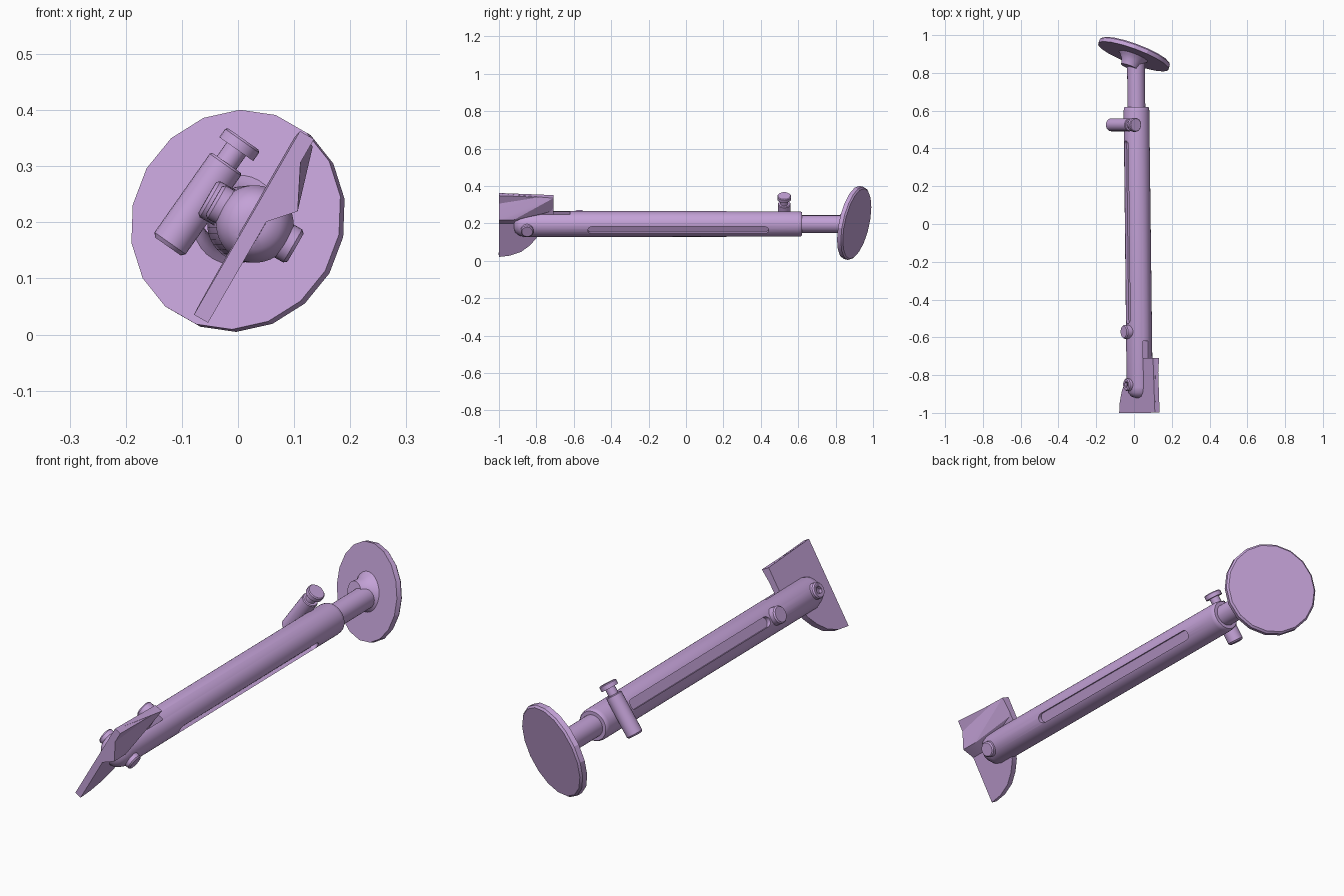
import bpy, bmesh, math
from mathutils import Matrix, Vector

if "Cube" in bpy.data.objects:
    bpy.data.objects.remove(bpy.data.objects["Cube"])

mat = bpy.data.materials.new("lilac")
mat.diffuse_color = (0.55, 0.36, 0.68, 1)
mat.use_nodes = True
mat.node_tree.nodes["Principled BSDF"].inputs["Base Color"].default_value = mat.diffuse_color

# Strut frame: local Y runs along the tube, X along the pin, Z up the blade
FRAME = (Matrix.Translation((0.02, 0, 0.197)) @ Matrix.Rotation(0.0115, 4, 'Z')
         @ Matrix.Rotation(math.radians(30), 4, 'Y'))


def finish(name, bm, matrix, angle=35):
    bmesh.ops.recalc_face_normals(bm, faces=bm.faces)
    bm.transform(matrix)
    me = bpy.data.meshes.new(name)
    bm.to_mesh(me)
    bm.free()
    ob = bpy.data.objects.new(name, me)
    bpy.context.collection.objects.link(ob)
    me.materials.append(mat)
    bpy.ops.object.select_all(action='DESELECT')
    ob.select_set(True)
    bpy.context.view_layer.objects.active = ob
    bpy.ops.object.shade_smooth_by_angle(angle=math.radians(angle))
    return ob


def lathe(name, profile, matrix, sides=32, angle=35):
    """Solid of revolution about local Y from (y, radius) points."""
    bm = bmesh.new()
    rings = [[bm.verts.new((r * math.cos(2 * math.pi * i / sides), y,
                            r * math.sin(2 * math.pi * i / sides))) for i in range(sides)]
             for y, r in profile]
    for a, b in zip(rings, rings[1:]):
        for i in range(sides):
            j = (i + 1) % sides
            bm.faces.new((a[i], a[j], b[j], b[i]))
    bm.faces.new(rings[0])
    bm.faces.new(rings[-1])
    return finish(name, bm, matrix, angle)


def slab(name, outline, x0, x1, matrix=FRAME):
    """Prism from a (y, z) outline between two local X values."""
    bm = bmesh.new()
    face = bm.faces.new([bm.verts.new((x0, y, z)) for y, z in outline])
    ext = bmesh.ops.extrude_face_region(bm, geom=[face])
    vs = [g for g in ext['geom'] if isinstance(g, bmesh.types.BMVert)]
    bmesh.ops.translate(bm, verts=vs, vec=(x1 - x0, 0, 0))
    return finish(name, bm, matrix)


def cut(target, cutter):
    mod = target.modifiers.new("cut", 'BOOLEAN')
    mod.operation, mod.solver, mod.object = 'DIFFERENCE', 'EXACT', cutter
    bpy.context.view_layer.objects.active = target
    bpy.ops.object.modifier_apply(modifier=mod.name)
    bpy.data.objects.remove(cutter)


def along(origin, direction):
    """Matrix placing local Y along a direction."""
    rot = Vector(direction).to_track_quat('Y', 'Z').to_matrix().to_4x4()
    return Matrix.Translation(origin) @ rot


# Outer tube with rounded end
tube = lathe("outer_tube", [(-0.92, 0.022), (-0.913, 0.045), (-0.893, 0.061), (-0.865, 0.069),
                            (0.60, 0.068), (0.615, 0.066), (0.62, 0.062)], FRAME, 40)

# Long rounded grooves on both sides
for s in (-1, 1):
    pts = []
    for yc, start in ((0.42, -90), (-0.505, 90)):
        for k in range(9):
            a = math.radians(start + k * 22.5)
            pts.append((yc + 0.021 * math.cos(a), 0.021 * math.sin(a)))
    cut(tube, slab("groove_cutter", pts, s * 0.05, s * 0.1))

# Slot for the blade
cut(tube, slab("slot_cutter", [(-1, -0.03), (-0.62, -0.03), (-0.62, 0.1), (-1, 0.1)],
               -0.0155, 0.0155))
bpy.context.view_layer.objects.active = tube
tube.select_set(True)
bpy.ops.object.shade_smooth_by_angle(angle=math.radians(35))

# Inner rod
lathe("inner_rod", [(0.55, 0.047), (0.88, 0.047)], FRAME)

# Tilted foot pad with flared socket
pad = FRAME @ Matrix.Translation((-0.01, 0.9, 0.0)) @ Matrix.Rotation(math.radians(-24), 4, 'Z')
lathe("foot_pad", [(-0.014, 0.2), (0.008, 0.2), (0.016, 0.192)], pad, 18, 20)
lathe("pad_socket", [(-0.075, 0.046), (-0.045, 0.055), (-0.025, 0.07), (-0.01, 0.085)], pad)

# Spade blade
slab("blade", [(-1, 0.183), (-1, -0.195), (-0.94, -0.187), (-0.88, -0.163), (-0.835, -0.125),
               (-0.80, -0.08), (-0.78, -0.03), (-0.71, 0.0), (-0.71, 0.17)], -0.0145, 0.0145)

# Folded wedge on the blade's upper half
bm = bmesh.new()
for y, pts in ((-1, [(-0.01, 0.183), (0.0535, 0.057), (0.03, 0.035), (0.012, 0.01)]),
               (-0.92, [(-0.01, 0.18), (0.0535, 0.057), (0.03, 0.035), (0.012, 0.01)]),
               (-0.71, [(0.0, 0.17), (0.022, 0.172), (0.012, 0.09)])):
    for x, z in pts:
        bm.verts.new((x, y, z))
bmesh.ops.convex_hull(bm, input=bm.verts)
finish("blade_wedge", bm, FRAME, 15)

# Pivot pin with heads on both sides, one with a hexagonal socket
for s in (-1, 1):
    m = FRAME @ along((0, -0.85, 0), (s, 0, 0))
    head = lathe("pivot_pin_head", [(0.02, 0.034), (0.078, 0.034), (0.084, 0.029)], m, 24)
    if s < 0:
        cut(head, lathe("hex_cutter", [(0.07, 0.016), (0.1, 0.016)], m, 6))

# Side stop button
lathe("stop_button", [(0.03, 0.037), (0.088, 0.037), (0.094, 0.032)],
      FRAME @ along((0, -0.57, 0), (-1, 0, 0)), 24)

# Cross clamp: barrel, neck and cap
lathe("clamp_screw", [(0, 0.028), (0.007, 0.034), (0.178, 0.034), (0.182, 0.031), (0.182, 0.021),
                      (0.212, 0.021), (0.212, 0.037), (0.23, 0.037), (0.234, 0.033)],
      along((-0.125, 0.525, 0.157), (0.575, 0, 0.818)), 24)
